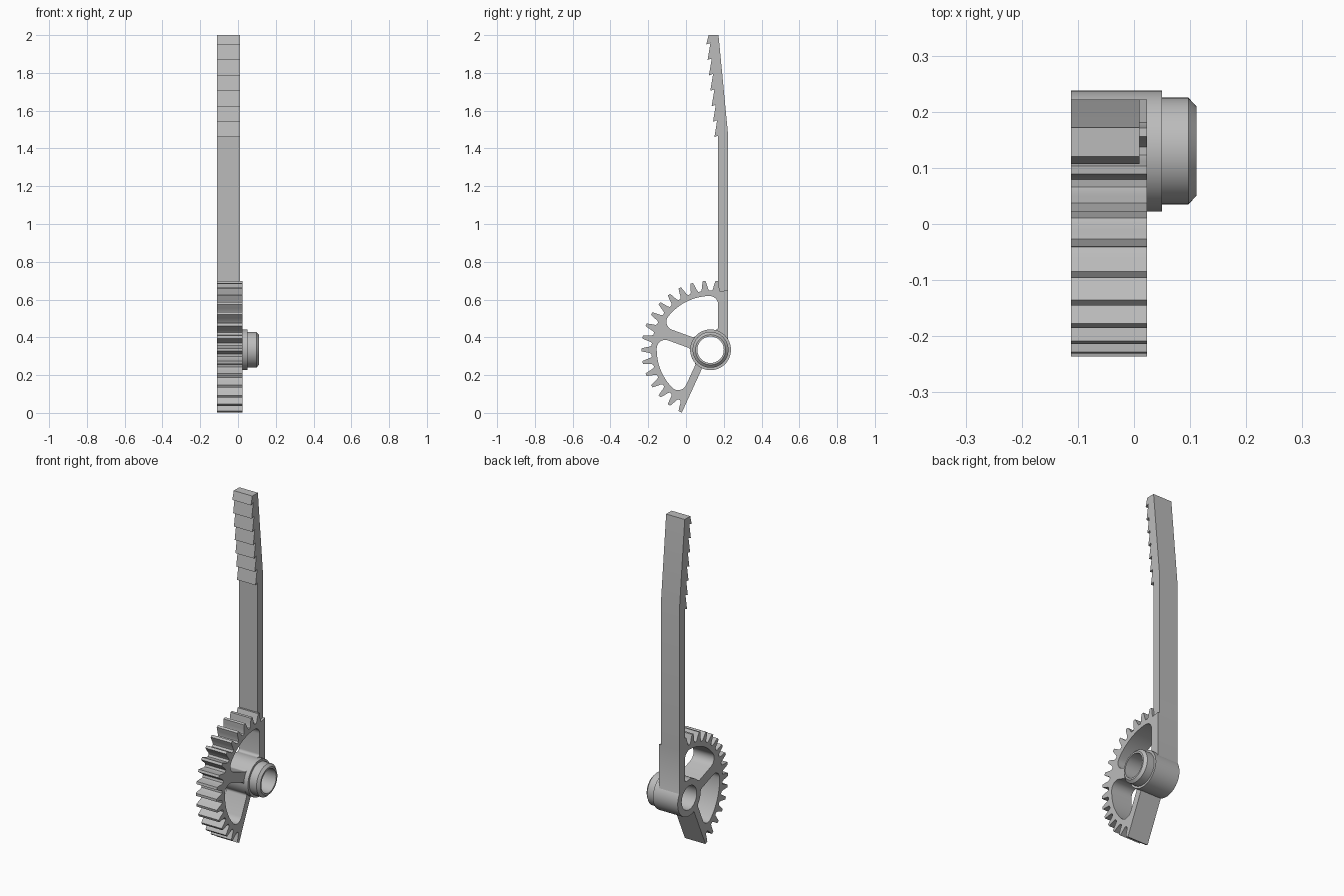
import bpy, bmesh, math
from math import sin, cos, asin, acos, radians, pi
from mathutils import Matrix

cube = bpy.data.objects.get("Cube")
if cube:
    bpy.data.objects.remove(cube, do_unlink=True)

steel = bpy.data.materials.new("plain_grey")
steel.use_nodes = True
GREY = (0.5, 0.5, 0.5, 1)
steel.diffuse_color = GREY
steel.node_tree.nodes["Principled BSDF"].inputs["Base Color"].default_value = GREY

CY, CZ = 0.13, 0.334          # pivot axis of the sector
BACK_X = -0.112               # shared rear plane of all parts


def polar(r, a):
    return (CY + r * cos(a), CZ + r * sin(a))


def arc(r, a, b, n, centre=(CY, CZ)):
    return [(centre[0] + r * cos(a + (b - a) * i / n),
             centre[1] + r * sin(a + (b - a) * i / n)) for i in range(n + 1)]


def finish(name, mesh):
    mesh.materials.clear()
    mesh.materials.append(steel)
    ob = bpy.data.objects.new(name, mesh)
    bpy.context.collection.objects.link(ob)
    bpy.ops.object.select_all(action='DESELECT')
    ob.select_set(True)
    bpy.context.view_layer.objects.active = ob
    bpy.ops.object.shade_smooth_by_angle(angle=radians(30))
    return ob


def plate(name, loops, x0, x1):
    """Extrude a y-z outline (later loops are holes) from x0 to x1."""
    cu = bpy.data.curves.new(name + "_outline", 'CURVE')
    cu.dimensions, cu.fill_mode = '2D', 'BOTH'
    cu.extrude = (x1 - x0) / 2
    for pts in loops:
        sp = cu.splines.new('POLY')
        sp.points.add(len(pts) - 1)
        for p, (y, z) in zip(sp.points, pts):
            p.co = (y, z, 0, 1)
        sp.use_cyclic_u = True
    tmp = bpy.data.objects.new(name + "_outline", cu)
    bpy.context.collection.objects.link(tmp)
    dg = bpy.context.evaluated_depsgraph_get()
    mesh = bpy.data.meshes.new_from_object(tmp.evaluated_get(dg))
    mesh.name = name
    bpy.data.objects.remove(tmp, do_unlink=True)
    bpy.data.curves.remove(cu)
    bm = bmesh.new()
    bm.from_mesh(mesh)
    bmesh.ops.remove_doubles(bm, verts=bm.verts, dist=1e-5)
    # local x, y, z become world y, z, x
    turn = Matrix(((0, 0, 1, (x0 + x1) / 2), (1, 0, 0, 0), (0, 1, 0, 0), (0, 0, 0, 1)))
    bm.transform(turn)
    bmesh.ops.recalc_face_normals(bm, faces=bm.faces)
    bm.to_mesh(mesh)
    bm.free()
    return finish(name, mesh)


def window(a1, d1, a2, d2, ri, ro, round_out, round_in):
    """Rounded opening between two radial lines, each set in by d."""
    def angle(a, s, d, r):
        return a + s * asin(d / r)
    r, q = ro - round_out, ri + round_in
    t1, t2 = angle(a1, 1, d1 + round_out, r), angle(a2, -1, d2 + round_out, r)
    u1, u2 = angle(a1, 1, d1 + round_in, q), angle(a2, -1, d2 + round_in, q)
    pts = arc(round_out, a1 - pi / 2, t1, 8, polar(r, t1))
    pts += arc(ro, t1, t2, 16)[1:]
    pts += arc(round_out, t2, a2 + pi / 2, 8, polar(r, t2))[1:]
    pts += arc(round_in, a2 + pi / 2, u2 + pi, 6, polar(q, u2))
    pts += arc(ri, u2, u1, 10)[1:]
    pts += arc(round_in, u1 + pi, a1 + 1.5 * pi, 6, polar(q, u1))[1:]
    return pts


# Toothed sector: outline with ten-odd degree pitch, two windows and a bore
PITCH = 2 * pi / 34
END = radians(245.4)
FLANK = [(-0.38, 0.313), (-0.29, 0.322), (-0.21, 0.342), (-0.11, 0.366)]
PROFILE = FLANK + [(-f, r) for f, r in reversed(FLANK)]
HUB_IN = 0.104
BACK_Y = 0.222

outline = [(BACK_Y, 0.65)]
for k in range(-9, 7):
    for f, r in PROFILE:
        a = pi + (k + f) * PITCH
        if a < END - 0.015:
            outline.append(polar(r, a))
outline.append(polar(0.366, END))
outline += arc(HUB_IN, END, 2 * pi + acos((BACK_Y - CY) / HUB_IN), 20)

SPOKE = radians(160)
upper_window = window(pi / 2, -0.04, SPOKE, 0.03, 0.108, 0.285, 0.045, 0.015)
lower_window = window(SPOKE, 0.03, END, 0.04, 0.108, 0.285, 0.045, 0.015)
bore = arc(0.1, 0, 2 * pi, 48)[:-1]
plate("toothed_sector", [outline, upper_window, lower_window, bore], BACK_X, 0.023)

# Long arm: straight shaft, bent tip with a row of saw teeth on the front
arm = [(0.17, 0.64), (BACK_Y, 0.64), (BACK_Y, 1.48), (0.172, 2.0), (0.12, 2.0)]
for i in range(7):
    y, z = 0.107 + 0.0072 * i, 1.95 - 0.0817 * i
    arm += [(y, z), (y + 0.022, z + 0.008)]
arm[-1] = (0.17, arm[-1][1])
plate("saw_tipped_arm", [arm], BACK_X, 0.01)

# Hub sleeve: lathed ring with shoulder and chamfered nose
SLEEVE = [(BACK_X, 0.07), (BACK_X, 0.108), (0.05, 0.108), (0.05, 0.095),
          (0.097, 0.095), (0.111, 0.08), (0.111, 0.07)]
SIDES = 48
bm = bmesh.new()
rings = []
for i in range(SIDES):
    a = 2 * pi * i / SIDES
    rings.append([bm.verts.new((x, *polar(r, a))) for x, r in SLEEVE])
for i in range(SIDES):
    here, there = rings[i], rings[(i + 1) % SIDES]
    for j in range(len(SLEEVE)):
        n = (j + 1) % len(SLEEVE)
        bm.faces.new((here[j], here[n], there[n], there[j]))
bmesh.ops.recalc_face_normals(bm, faces=bm.faces)
hub = bpy.data.meshes.new("hub_sleeve")
bm.to_mesh(hub)
bm.free()
finish("hub_sleeve", hub)
